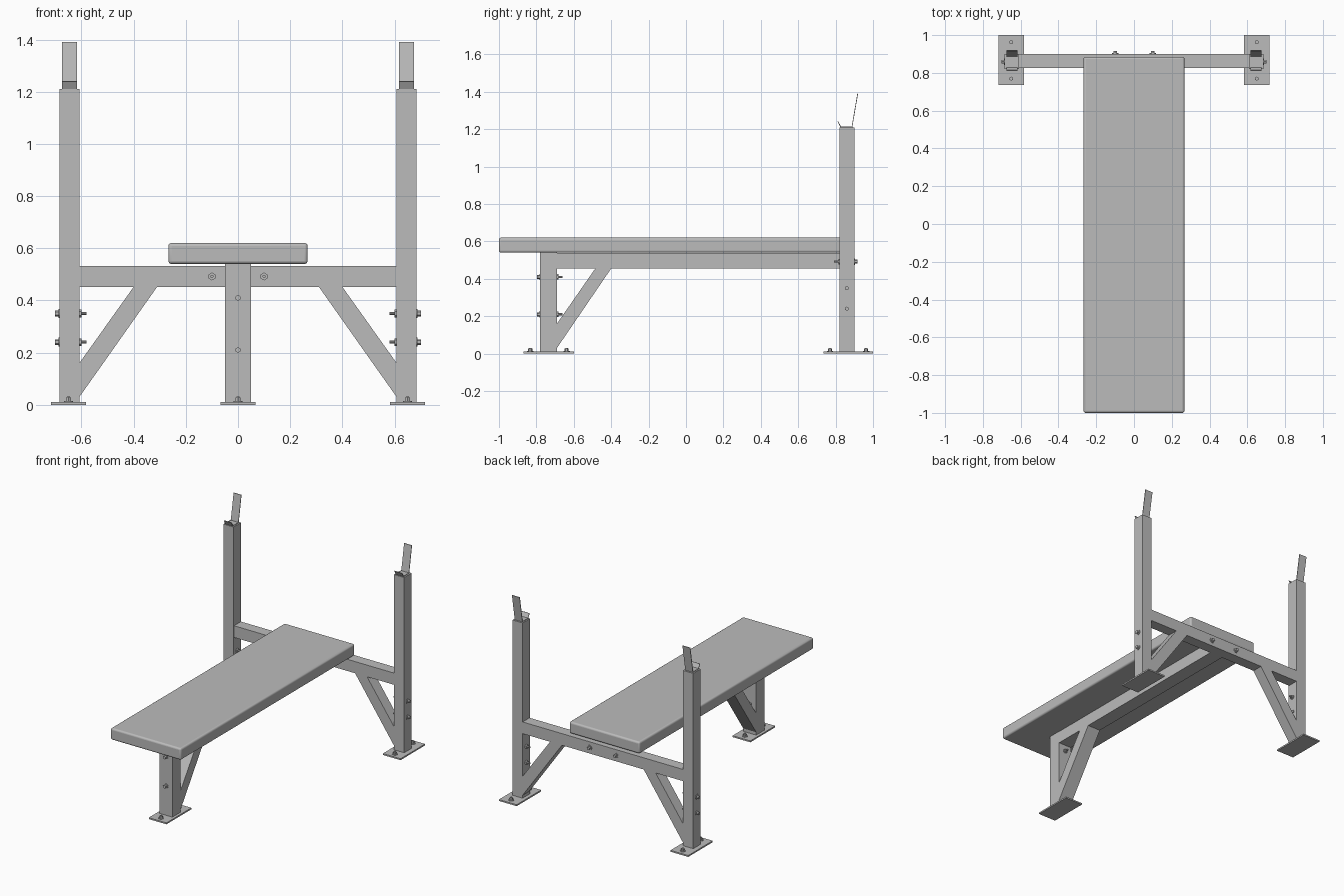
import bpy, bmesh, math
from mathutils import Vector

cube = bpy.data.objects.get("Cube")
if cube:
    bpy.data.objects.remove(cube, do_unlink=True)

grey = bpy.data.materials.new("plain grey")
grey.use_nodes = True
colour = (0.5, 0.5, 0.5, 1)
grey.diffuse_color = colour
grey.node_tree.nodes["Principled BSDF"].inputs["Base Color"].default_value = colour


def finish(name, bm):
    bmesh.ops.recalc_face_normals(bm, faces=bm.faces[:])
    mesh = bpy.data.meshes.new(name)
    bm.to_mesh(mesh)
    bm.free()
    mesh.materials.append(grey)
    obj = bpy.data.objects.new(name, mesh)
    bpy.context.collection.objects.link(obj)
    return obj


def box(name, xs, ys, zs):
    bm = bmesh.new()
    bmesh.ops.create_cube(bm, size=1)
    for v in bm.verts:
        v.co = [(a + b) / 2 + c * (b - a) for c, (a, b) in zip(v.co, (xs, ys, zs))]
    return finish(name, bm)


def prism(name, points, axis, start, end):
    """Extrude a flat outline along x or y."""
    bm = bmesh.new()
    place = (lambda a, z: (start, a, z)) if axis == "x" else (lambda a, z: (a, start, z))
    face = bm.faces.new([bm.verts.new(place(a, z)) for a, z in points])
    extruded = bmesh.ops.extrude_face_region(bm, geom=[face])["geom"]
    shift = Vector((end - start, 0, 0) if axis == "x" else (0, end - start, 0))
    bmesh.ops.translate(bm, vec=shift, verts=[g for g in extruded if isinstance(g, bmesh.types.BMVert)])
    return finish(name, bm)


def bolt(name, seat, direction, grip=0, tail=0):
    """Washer and hex head on the seat, with an optional nut and shaft beyond the grip."""
    bm = bmesh.new()
    parts = [(0.017, 0, 0.004, 16), (0.011, 0.004, 0.017, 6)]
    if grip:
        parts += [(0.015, -grip - 0.009, -grip, 6), (0.006, -grip - tail, -grip, 10)]
    else:
        parts += [(0.006, 0.017, 0.021, 10)]
    turn = Vector(direction).to_track_quat("Z", "Y").to_matrix().to_4x4()
    for radius, low, high, sides in parts:
        made = bmesh.ops.create_cone(bm, cap_ends=True, segments=sides, radius1=radius,
                                     radius2=radius, depth=high - low)["verts"]
        bmesh.ops.translate(bm, vec=(0, 0, (low + high) / 2), verts=made)
    bmesh.ops.transform(bm, matrix=turn, verts=bm.verts)
    bmesh.ops.translate(bm, vec=seat, verts=bm.verts)
    return finish(name, bm)


# Padded bench top
cushion = box("cushion", (-0.267, 0.267), (-1, 0.885), (0.54, 0.62))
bevel = cushion.modifiers.new("rounded edges", "BEVEL")
bevel.width = 0.012
bevel.segments = 4
bpy.context.view_layer.objects.active = cushion
cushion.select_set(True)
bpy.ops.object.shade_smooth_by_angle()

# Spine, front leg and its brace
box("spine_beam", (-0.049, 0.049), (-0.69, 0.825), (0.455, 0.538))
box("front_leg", (-0.049, 0.049), (-0.78, -0.69), (0.01, 0.54))
prism("front_leg_brace", [(-0.69, 0.03), (-0.40, 0.455), (-0.485, 0.455), (-0.69, 0.16)],
      "x", -0.049, 0.049)
box("front_foot_plate", (-0.067, 0.067), (-0.87, -0.6), (0, 0.01))
for y in (-0.833, -0.638):
    bolt("front_foot_bolt", (0, y, 0.01), (0, 0, 1))
for z in (0.41, 0.21):
    bolt("front_leg_bolt", (0, -0.78, z), (0, -1, 0), 0.09, 0.03)

# Rear crossbar
box("crossbar", (-0.608, 0.608), (0.825, 0.9), (0.452, 0.532))

# Uprights with feet, braces, bar rests and bolts on both sides
for side, s in (("left", 1), ("right", -1)):
    box(side + "_upright", (s * 0.608, s * 0.685), (0.82, 0.9), (0.01, 1.21))
    box(side + "_foot_plate", (s * 0.583, s * 0.717), (0.735, 1), (0, 0.01))
    prism(side + "_brace", [(s * 0.608, 0.03), (s * 0.31, 0.452), (s * 0.40, 0.452), (s * 0.608, 0.16)],
          "y", 0.825, 0.9)
    prism(side + "_bar_rest", [(0.810, 1.24), (0.826, 1.21), (0.889, 1.21), (0.920, 1.39),
                               (0.916, 1.39), (0.886, 1.214), (0.829, 1.214), (0.814, 1.241)],
          "x", s * 0.617, s * 0.675)
    for y in (0.77, 0.963):
        bolt(side + "_foot_bolt", (s * 0.65, y, 0.01), (0, 0, 1))
    for z in (0.35, 0.24):
        bolt(side + "_upright_bolt", (s * 0.685, 0.86, z), (s, 0, 0), 0.077, 0.028)
    bolt(side + "_crossbar_bolt", (s * 0.1, 0.9, 0.492), (0, 1, 0), 0.075, 0.035)
